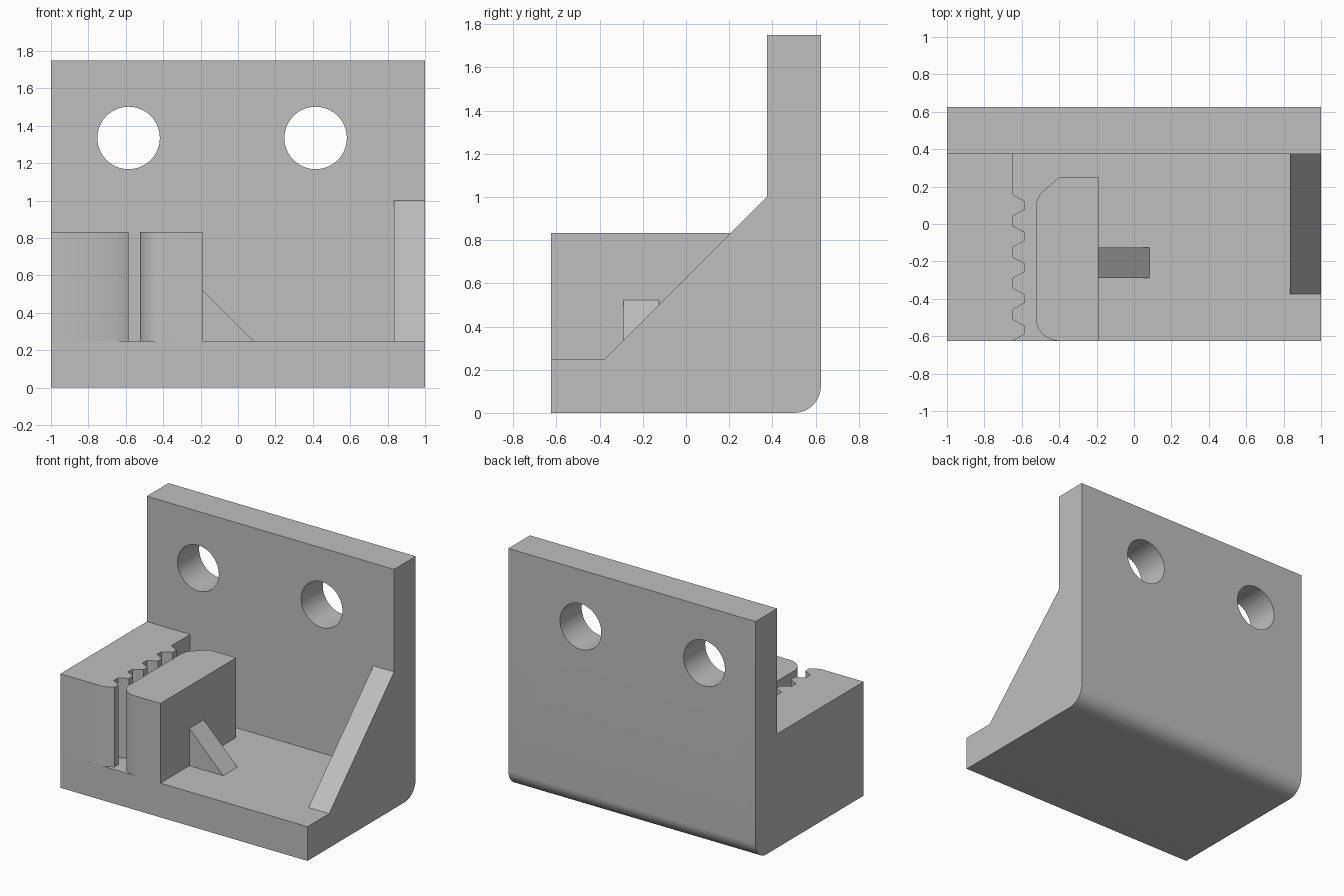
import bpy, bmesh, math
from mathutils import Vector

cube = bpy.data.objects.get("Cube")
if cube:
    bpy.data.objects.remove(cube, do_unlink=True)

grey = bpy.data.materials.new("plain grey")
grey.use_nodes = True
GREY = (0.52, 0.52, 0.52, 1)
grey.diffuse_color = GREY
grey.node_tree.nodes["Principled BSDF"].inputs["Base Color"].default_value = GREY


def arc(cx, cy, r, start, end, n=12):
    """Points on an arc, angles in degrees."""
    angles = [math.radians(start + (end - start) * i / n) for i in range(n + 1)]
    return [(cx + r * math.cos(a), cy + r * math.sin(a)) for a in angles]


# Where each sweep axis puts the two profile coordinates
PLACE = {
    "x": lambda u, v, d: (d, u, v),
    "y": lambda u, v, d: (u, d, v),
    "z": lambda u, v, d: (u, v, d),
}


def prism(name, profile, axis, low, high):
    """Sweep a closed profile along one axis."""
    bm = bmesh.new()
    ends = [[bm.verts.new(PLACE[axis](u, v, d)) for u, v in profile]
            for d in (low, high)]
    bm.faces.new(ends[0])
    bm.faces.new(ends[1])
    n = len(profile)
    for i in range(n):
        j = (i + 1) % n
        bm.faces.new((ends[0][i], ends[0][j], ends[1][j], ends[1][i]))
    bmesh.ops.recalc_face_normals(bm, faces=bm.faces)
    mesh = bpy.data.meshes.new(name)
    bm.to_mesh(mesh)
    bm.free()
    mesh.materials.append(grey)
    obj = bpy.data.objects.new(name, mesh)
    bpy.context.collection.objects.link(obj)
    return obj


FRONT, BACK, WALL = -0.625, 0.625, 0.375
FLOOR, BLOCK_TOP, HEIGHT = 0.25, 0.833, 1.75

# L-shaped bracket with a rounded lower back edge
bracket = prism("bracket_body",
                [(FRONT, 0)] + arc(0.5, 0.125, 0.125, -90, 0)
                + [(BACK, HEIGHT), (WALL, HEIGHT), (WALL, FLOOR), (FRONT, FLOOR)],
                "x", -1, 1)

# Two screw holes through the back wall
for side, x in (("right", -0.585), ("left", 0.415)):
    cutter = prism(side + "_hole_cutter", arc(x, 1.335, 0.167, 0, 354.375, 63),
                   "y", 0.3, 0.7)
    cutter.hide_render = True
    cutter.hide_set(True)
    cut = bracket.modifiers.new(side + " hole", "BOOLEAN")
    cut.operation = "DIFFERENCE"
    cut.solver = "EXACT"
    cut.object = cutter

# Side block whose inner face carries a row of belt teeth
ROOT, TIP = -0.65, -0.585
teeth = []
for i in range(5):
    c = 0.1 - i / 6
    teeth += [(ROOT, c + 0.058), (TIP, c + 0.023), (TIP, c - 0.023), (ROOT, c - 0.058)]
block = prism("toothed_block",
              [(-1, FRONT), (-1, WALL), (ROOT, WALL)] + teeth,
              "z", FLOOR, BLOCK_TOP)

# Clamp post facing the teeth, with rounded outer corners
post = prism("clamp_post",
             [(-0.19, FRONT), (-0.19, 0.25), (-0.4, 0.25)]
             + arc(-0.4, 0.085, 0.125, 135, 180, 6)
             + arc(-0.4, -0.5, 0.125, 180, 270),
             "z", FLOOR, BLOCK_TOP)

# Small wedge bracing the post
wedge = prism("post_wedge", [(-0.19, FLOOR), (0.083, FLOOR), (-0.19, 0.523)],
              "y", -0.29, -0.125)

# Large gusset joining the floor to the back wall
gusset = prism("side_gusset", [(-0.375, FLOOR), (WALL, FLOOR), (WALL, 1.0)],
               "x", 0.833, 1)

# Smooth curved faces, keep hard edges
bpy.ops.object.select_all(action="DESELECT")
for obj in (bracket, block, post, wedge, gusset):
    obj.select_set(True)
bpy.context.view_layer.objects.active = bracket
bpy.ops.object.shade_smooth_by_angle(angle=math.radians(30))
